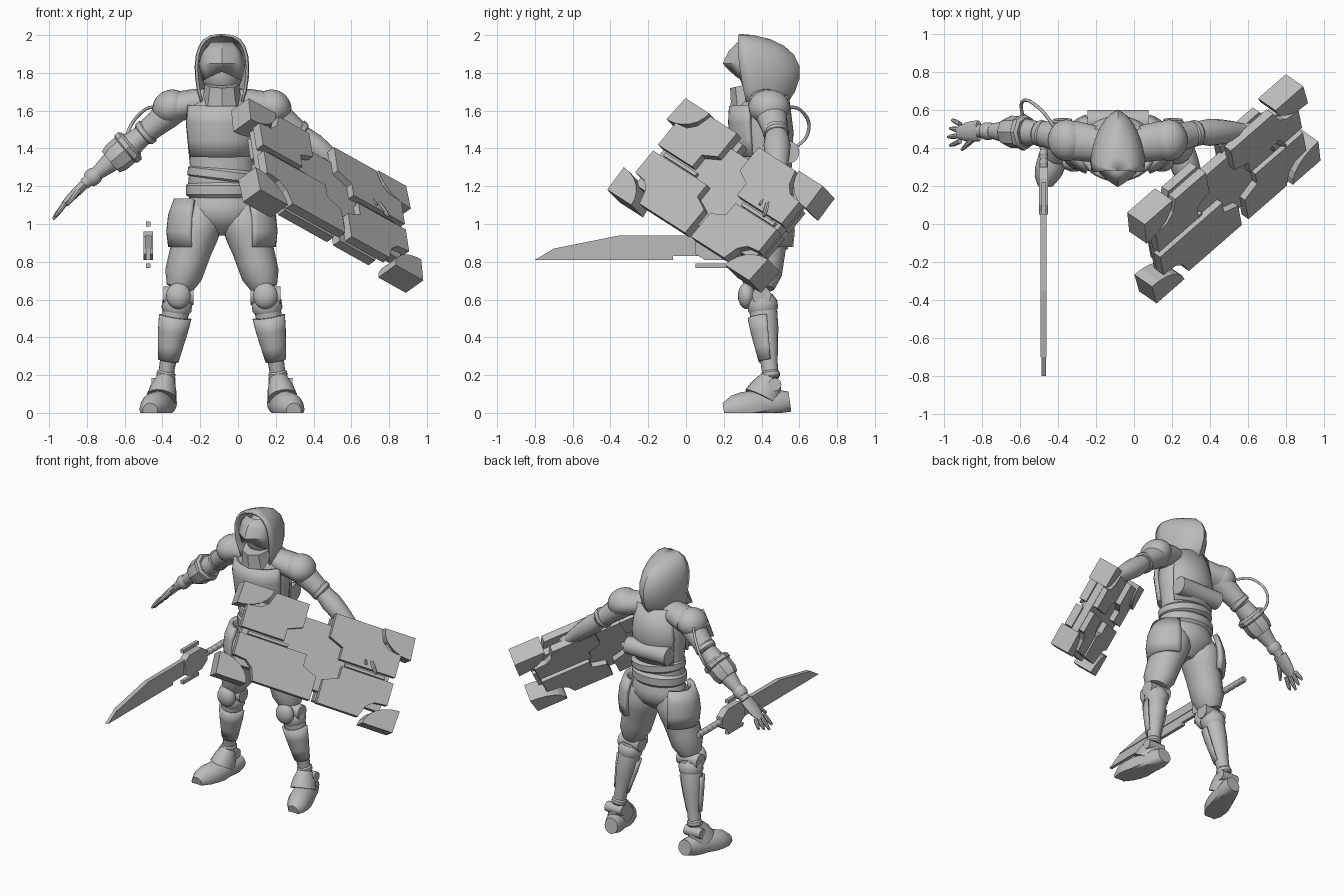
import bpy, bmesh, math
from mathutils import Vector, Matrix

if "Cube" in bpy.data.objects:
    bpy.data.objects.remove(bpy.data.objects["Cube"])

mat = bpy.data.materials.new("plain_grey")
mat.use_nodes = True
GREY = (0.5, 0.5, 0.5, 1)
mat.diffuse_color = GREY
mat.node_tree.nodes["Principled BSDF"].inputs["Base Color"].default_value = GREY

# Body frame: x is measured from the body's plane of symmetry
BODY = Matrix.Translation((-.085, 0, 0))
FRONT, BACK, SIDE = (200, 340), (30, 150), (-70, 70)
smooth_parts = []


def finish(name, bm, matrix=BODY, mirror=False, thickness=0, smooth=True):
    """Turn a bmesh into a named object with its modifiers and material."""
    bmesh.ops.recalc_face_normals(bm, faces=bm.faces)
    mesh = bpy.data.meshes.new(name)
    bm.to_mesh(mesh)
    bm.free()
    ob = bpy.data.objects.new(name, mesh)
    bpy.context.collection.objects.link(ob)
    mesh.materials.append(mat)
    ob.matrix_world = matrix
    if thickness:
        solidify = ob.modifiers.new("thickness", 'SOLIDIFY')
        solidify.thickness, solidify.offset = thickness, 0
    if mirror:
        ob.modifiers.new("mirror", 'MIRROR')
    if smooth:
        smooth_parts.append(ob)


def skin(bm, rings, closed):
    """Join neighbouring rings of vertices with quads."""
    count = len(rings[0])
    for lower, upper in zip(rings, rings[1:]):
        for i in range(count if closed else count - 1):
            j = (i + 1) % count
            bm.faces.new((lower[i], lower[j], upper[j], upper[i]))


def limb(name, start, end, radii, flat=1.0, sides=16, arc=None, **options):
    """Rings of the given radii, evenly spaced from start to end; an arc leaves it open."""
    bm = bmesh.new()
    start, end = Vector(start), Vector(end)
    along = (end - start).normalized()
    across = Vector((1, 0, 0)) if abs(along.y) > .8 else Vector((0, 1, 0)).cross(along).normalized()
    depth = along.cross(across)
    first, last = arc or (0, 360)
    rings = []
    for k, radius in enumerate(radii):
        centre = start.lerp(end, k / (len(radii) - 1))
        ring = []
        for i in range(sides + 1 if arc else sides):
            angle = math.radians(first + (last - first) * i / sides)
            point = centre + radius * (across * math.cos(angle) + depth * flat * math.sin(angle))
            point.z = max(point.z, 0)
            ring.append(bm.verts.new(point))
        rings.append(ring)
    skin(bm, rings, not arc)
    if not arc:
        bm.faces.new(rings[0])
        bm.faces.new(rings[-1])
    finish(name, bm, **options)


def band(name, start, end, where, length, radius, **options):
    """A raised ring around a limb, at a fraction of the way along it."""
    start, end = Vector(start), Vector(end)
    centre = start.lerp(end, where)
    half = (end - start).normalized() * length / 2
    radii = [radius * .85, radius, radius, radius, radius * .85]
    limb(name, centre - half, centre + half, radii, **options)


def ball(name, centre, radii, tilt=0, **options):
    bm = bmesh.new()
    shape = Matrix.Translation(centre) @ Matrix.Rotation(tilt, 4, 'Y') @ Matrix.Diagonal((*radii, 1))
    bmesh.ops.create_uvsphere(bm, u_segments=20, v_segments=12, radius=1, matrix=shape)
    finish(name, bm, **options)


def prism(name, outline, low, high, matrix):
    """A flat outline extruded between two heights."""
    bm = bmesh.new()
    rings = [[bm.verts.new((a, b, height)) for a, b in outline] for height in (low, high)]
    skin(bm, rings, True)
    for ring in rings:
        bm.faces.new(ring)
    finish(name, bm, matrix, smooth=False)


def rectangle(left, right, bottom, top):
    return [(left, bottom), (right, bottom), (right, top), (left, top)]


# Torso armour
limb("torso", (0, .42, 1.1), (0, .4, 1.73), [.17, .18, .17, .18, .19, .18, .08], flat=.74, sides=24)
limb("breastplate", (0, .4, 1.36), (0, .39, 1.63), [.17, .18, .19, .18], flat=.82, arc=FRONT, thickness=.03)
limb("back_plate", (0, .41, 1.3), (0, .41, 1.68), [.17, .18, .15], flat=.8, arc=BACK, thickness=.03)
limb("collar", (0, .36, 1.6), (0, .33, 1.74), [.12, .1, .09], flat=1.1, sides=8)
limb("back_canister", (-.16, .54, 1.38), (.16, .54, 1.38), [.06, .06], sides=20)

# Belt and slanted sash
waist = Vector((0, .42, 1.2))
band("waist_wrap", waist, waist + Vector((0, 0, 1)), -.02, .1, .19, flat=.78, sides=24)
band("sash", waist, waist + Vector((.12, 0, 1)), .06, .08, .19, flat=.77, sides=24)

# Head and hood
ball("head", (0, .41, 1.81), (.11, .13, .15))
bm = bmesh.new()
rings = []
for k in range(9):
    t = k / 8
    height = 1.63 + .37 * math.sin(t * math.pi / 2)
    swell = max(1 - ((t - .35) / .65) ** 2, .001)
    ring = []
    for i in range(17):
        angle = math.pi * (i / 16 * 1.1 - .05)
        across, back = math.cos(angle), math.sin(angle)
        pinch = (abs(across) + abs(back)) ** -.25
        ring.append(bm.verts.new((.14 * swell ** .8 * across * pinch,
                                  .35 - .07 * t + .27 * swell ** 1.3 * back * pinch, height)))
    rings.append(ring)
skin(bm, rings, False)
finish("hood", bm, thickness=.014)

# Beaked visor, arched along its lower edge
bm = bmesh.new()
rings = []
for height, half, nose, arch in ((1.76, .1, .24, .05), (1.85, .12, .2, 0), (1.91, .1, .23, 0), (1.96, .06, .28, 0)):
    ring = []
    for i in range(-4, 5):
        middle = 1 - abs(i) / 4
        ring.append(bm.verts.new((half * i / 4, .31 + (nose - .31) * middle ** .7, height + arch * middle)))
    rings.append(ring)
skin(bm, rings, False)
finish("visor", bm, thickness=.012)

# Trousers and hip flaps
limb("pelvis", (0, .42, .94), (0, .42, 1.15), [.06, .15, .19, .19, .17], flat=.76, sides=20)
limb("trouser_legs", (.225, .39, .66), (.1, .42, 1.08), [.07, .1, .105, .11, .12, .125, .1],
     flat=1.12, mirror=True)
limb("hip_flaps", (.1, .42, .88), (.1, .42, 1.13), [.17, .18, .17, .14], flat=.84, arc=SIDE,
     thickness=.03, mirror=True)

# Knees, shins and shin guards
KNEE, ANKLE = Vector((.23, .4, .62)), Vector((.3, .45, .18))
outward = Vector((.08, 0, 0))
limb("knee_joints", KNEE - outward, KNEE + outward, [.05, .05], sides=12, mirror=True)
ball("knee_pads", KNEE - Vector((0, .08, 0)), (.065, .045, .07), mirror=True)
band("knee_straps", KNEE, ANKLE, .12, .08, .08, mirror=True)
limb("shins", ANKLE, KNEE, [.04, .043, .055, .066, .07, .06], flat=1.05, mirror=True)
limb("shin_guards", ANKLE.lerp(KNEE, .22), ANKLE.lerp(KNEE, .75), [.048, .06, .072, .08],
     arc=(170, 370), thickness=.014, mirror=True)
band("ankle_cuffs", ANKLE, KNEE, .05, .04, .05, mirror=True)

# Boots
limb("boots", (.29, .55, .06), (.38, .2, .01), [.05, .065, .07, .075, .08, .08, .07, .04],
     flat=1.1, mirror=True)
limb("boot_collars", (.32, .4, .08), ANKLE, [.08, .07, .05], flat=1.2, mirror=True)
hub = Vector((.31, .47, .15))
limb("ankle_discs", hub - outward * .8, hub + outward * .8, [.035, .035], sides=12, mirror=True)

# Arms
SHOULDER, ELBOW = Vector((.24, .44, 1.62)), Vector((.42, .48, 1.47))
WRIST, KNUCKLE = Vector((.73, .49, 1.21)), Vector((.84, .48, 1.1))
ball("shoulder_pads", SHOULDER + Vector((.03, 0, 0)), (.1, .11, .09), tilt=.5, mirror=True)
limb("shoulder_yokes", (.05, .41, 1.66), SHOULDER, [.06, .075, .08], flat=1.3, mirror=True)
limb("upper_arms", SHOULDER, ELBOW, [.08, .075, .065, .06], flat=1.1, mirror=True)
band("elbow_bands", SHOULDER, ELBOW, .9, .05, .07, mirror=True)
limb("forearms", ELBOW, WRIST, [.055, .065, .06, .05, .035, .03], flat=1.1, mirror=True)
band("wrist_bands", ELBOW, WRIST, .85, .06, .046, mirror=True)

# Heavy cuff on the right forearm only
flip = Matrix.Scale(-1, 3, (1, 0, 0))
right_elbow, right_wrist = flip @ ELBOW, flip @ WRIST
band("right_arm_cuff", right_elbow, right_wrist, .36, .15, .085, sides=8)
band("right_cuff_ring", right_elbow, right_wrist, .25, .05, .095, sides=8)

# Hands
limb("palms", WRIST, KNUCKLE, [.025, .025, .022, .015], flat=2.2, sides=12, mirror=True)
for i, finger in enumerate(("index", "middle", "ring", "little")):
    spread = .03 * i - .045
    reach = .085 - .015 * abs(i - 1)
    root = KNUCKLE + Vector((-.01, spread, .01))
    tip = root + Vector((reach * .75, spread * .5, -reach))
    limb(finger + "_fingers", root, tip, [.014, .014, .013, .007], sides=8, mirror=True)
thumb_root = WRIST + Vector((.02, -.03, -.02))
limb("thumbs", thumb_root, thumb_root + Vector((.07, -.07, -.09)), [.018, .015, .008], sides=8, mirror=True)

# Cable on the right arm
curve = bpy.data.curves.new("arm_cable", 'CURVE')
curve.dimensions = '3D'
curve.bevel_depth, curve.bevel_resolution = .009, 2
path = [(-.41, .5, 1.62), (-.5, .61, 1.6), (-.585, .645, 1.48), (-.58, .53, 1.37)]
spline = curve.splines.new('BEZIER')
spline.bezier_points.add(len(path) - 1)
for bezier, point in zip(spline.bezier_points, path):
    bezier.co = point
    bezier.handle_left_type = bezier.handle_right_type = 'AUTO'
curve.materials.append(mat)
bpy.context.collection.objects.link(bpy.data.objects.new("arm_cable", curve))

# Shield frame: length, width and facing direction
length = Vector((.7, .61, -.39)).normalized()
width = Vector((-.1, .645, .757))
width = (width - length * width.dot(length)).normalized()
facing = length.cross(width)
SHIELD = Matrix.Translation((.475, .19, 1.17)) @ Matrix((length, width, facing)).transposed().to_4x4()
prism("shield_core", rectangle(-.52, .51, -.22, .22), -.045, .012, SHIELD)

# Stepped shield plates and rounded corner guards, one set per quarter
quarters = {"upper_inner": (-1, 1, .14), "lower_inner": (-1, -1, -.03),
            "upper_outer": (1, 1, .05), "lower_outer": (1, -1, .08)}
for quarter, (su, sv, gap) in quarters.items():
    step = gap + .1
    outline = [(.54, .02), (step, .02), (step, .1), (gap, .14), (gap, .3),
               (.37, .3), (.4, .22), (.45, .18), (.54, .17)]
    plate = [(su * a, sv * b) for a, b in outline]
    prism(quarter + "_shield_plate", plate, 0, .05, SHIELD)
    prism(quarter + "_shield_backing", [(a * .93, b * .93) for a, b in plate], -.08, -.03, SHIELD)
    corner_u, corner_v = (.6, .31) if sv > 0 else (.62, .33)
    guard = [(su * corner_u, sv * corner_v)]
    for i in range(7):
        angle = math.pi / 2 * i / 6
        guard.append((su * (corner_u - .21 * math.cos(angle) + .01 * math.sin(angle)),
                      sv * (corner_v - .15 * math.sin(angle))))
    prism(quarter + "_corner_guard", guard, -.08, .05, SHIELD)
prism("inner_shield_rib", rectangle(-.48, -.2, -.01, .01), 0, .03, SHIELD)
prism("outer_shield_rib", rectangle(.2, .48, -.01, .01), 0, .03, SHIELD)

# Sword lying along y beside the right leg
SWORD = Matrix(((0, 0, 1, -.475), (1, 0, 0, 0), (0, 1, 0, 0), (0, 0, 0, 1)))
prism("sword_blade", [(-.8, .81), (-.07, .81), (-.07, .83), (.1, .83), (.1, .94), (-.35, .94), (-.7, .87)],
      -.011, .011, SWORD)
prism("sword_spine", [(-.7, .87), (.1, .88), (.1, .94), (-.35, .94)], -.016, .016, SWORD)
prism("sword_guard", [(.05, .84), (.1, .81), (.24, .81), (.3, .85), (.3, .92), (.24, .96), (.1, .96), (.05, .93)],
      -.024, .024, SWORD)
for name, height in (("upper_guard_bar", 1), ("lower_guard_bar", .78)):
    prism(name, rectangle(.05, .22, height - .012, height + .012), -.012, .012, SWORD)
pommel, hilt = Vector((-.39, .54, .885)), Vector((-.39, .29, .885))
for i in range(5):
    band(f"sword_grip_{i + 1}", hilt, pommel, (i + .5) / 5, .05, .022, sides=10)

# Soft shading that keeps hard edges
bpy.ops.object.select_all(action='DESELECT')
for ob in smooth_parts:
    ob.select_set(True)
bpy.context.view_layer.objects.active = smooth_parts[0]
bpy.ops.object.shade_smooth_by_angle(angle=math.radians(35))
